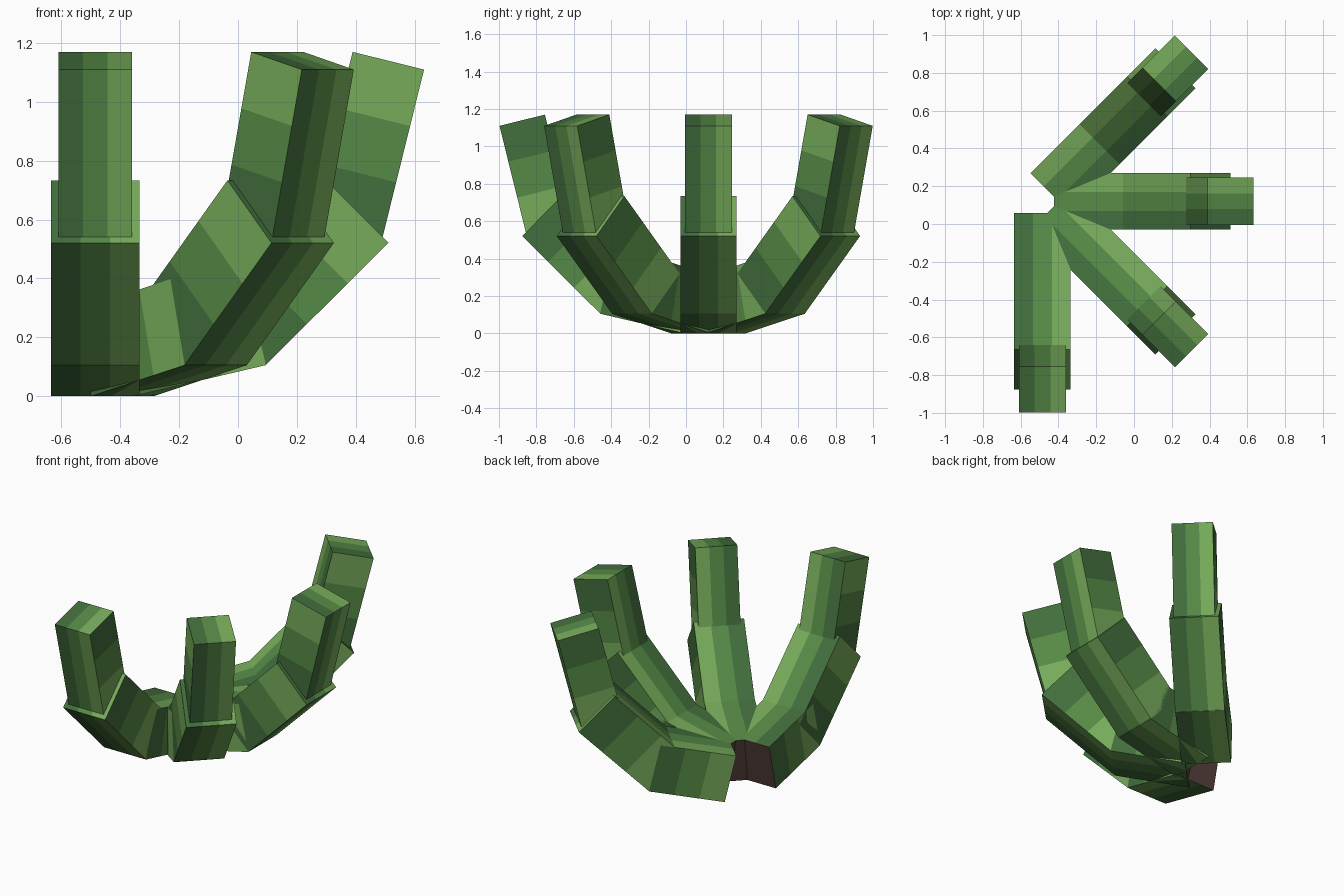
import bpy, bmesh, math
from mathutils import Matrix, Vector

if "Cube" in bpy.data.objects:
    bpy.data.objects.remove(bpy.data.objects["Cube"])


def material(name, rgb):
    m = bpy.data.materials.new(name)
    lin = [((c / 255 + 0.055) / 1.055) ** 2.4 for c in rgb]
    m.diffuse_color = (*lin, 1)
    m.use_nodes = True
    m.node_tree.nodes["Principled BSDF"].inputs["Base Color"].default_value = m.diffuse_color
    return m


MATS = [material("dark_green", (66, 110, 60)),
        material("mid_green", (86, 138, 70)),
        material("light_green", (118, 171, 90)),
        material("brown", (88, 66, 61))]

CENTER = Matrix.Translation((-0.485, 0.12, 0))

# name, outer start corner (radius, height), pitch in degrees, length, thickness
SEGMENTS = [("arm_base", 0.13, 0.0, 13.2, 0.462, 0.30),
            ("arm_middle", 0.58, 0.107, 44.8, 0.587, 0.30),
            ("arm_tip", 0.975, 0.535, 76.1, 0.592, 0.25)]


def band(v):
    """Which third of the unit box a coordinate lies in."""
    return 0 if v < -1 / 6 else 1 if v < 1 / 6 else 2


def segment(name, r, z, pitch, length, thick, heading, brown_end):
    bm = bmesh.new()
    bmesh.ops.create_cube(bm, size=1)
    # Cut into thirds along the length and across the width
    for axis in (Vector((1, 0, 0)), Vector((0, 1, 0))):
        for s in (-1 / 6, 1 / 6):
            bmesh.ops.bisect_plane(bm, geom=bm.verts[:] + bm.edges[:] + bm.faces[:],
                                   plane_co=axis * s, plane_no=axis)
    # Side bands run across the arm, all other bands run along it
    bm.normal_update()
    for f in bm.faces:
        c, n = f.calc_center_median(), f.normal
        if n.y < -0.5:
            f.material_index = band(c.x)
        elif n.y > 0.5:
            f.material_index = band(-c.x)
        elif n.x < -0.5 and brown_end:
            f.material_index = 3
        else:
            f.material_index = band(c.y)
    # Start corner at the origin, then size, pitch, reach and heading
    bm.transform(CENTER @ Matrix.Rotation(math.radians(heading), 4, 'Z')
                 @ Matrix.Translation((r, 0, z))
                 @ Matrix.Rotation(math.radians(-pitch), 4, 'Y')
                 @ Matrix.Diagonal((length, thick, thick, 1))
                 @ Matrix.Translation((0.5, 0, 0.5)))
    me = bpy.data.meshes.new(name)
    bm.to_mesh(me)
    bm.free()
    for m in MATS:
        me.materials.append(m)
    bpy.context.collection.objects.link(bpy.data.objects.new(name, me))


# Four bent arms fanned out around one point
for i, heading in enumerate((-90, -45, 0, 45)):
    for seg in SEGMENTS:
        segment(f"{seg[0]}_{i + 1}", *seg[1:], heading, seg[0] == "arm_base")
